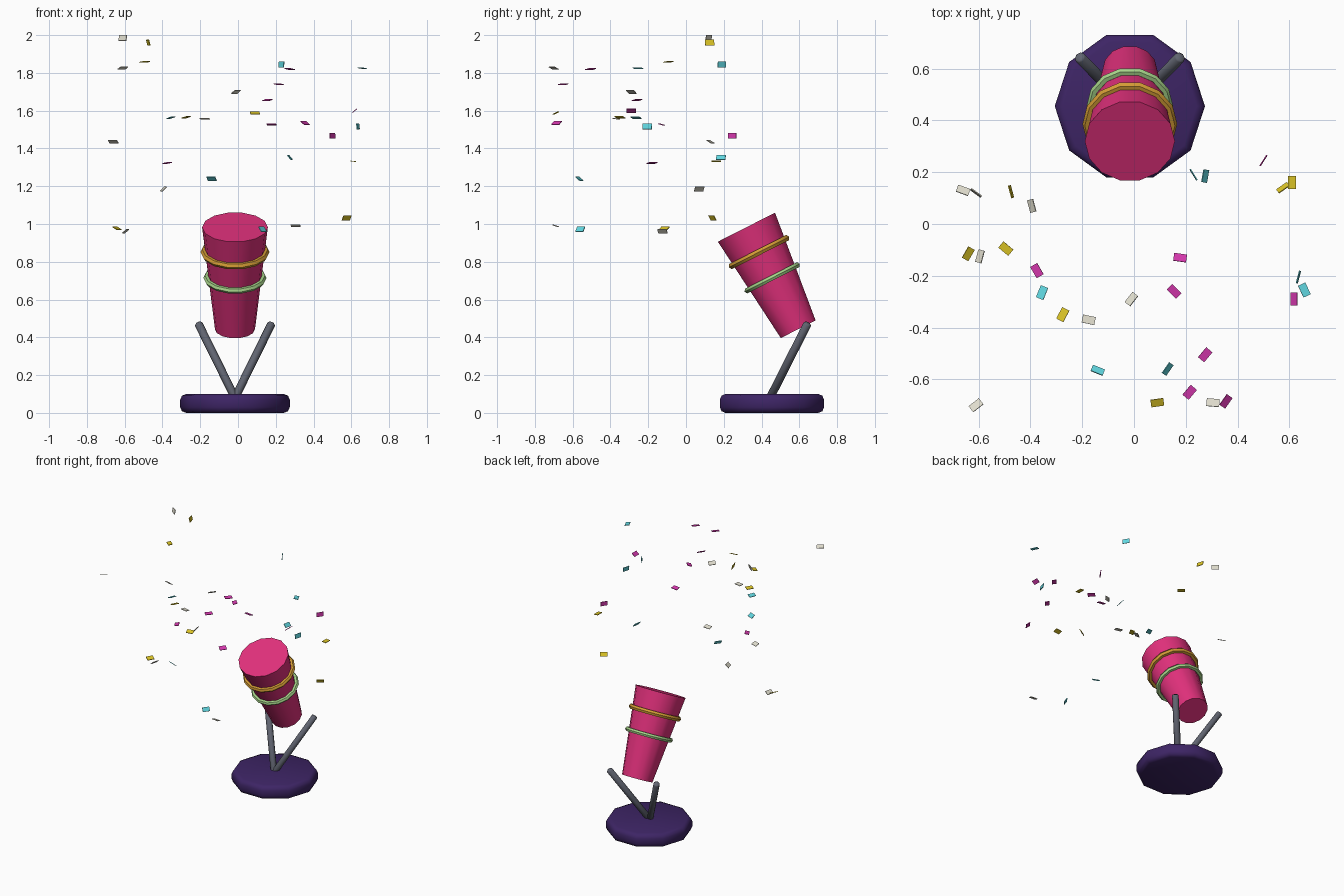
import bpy, math
from math import radians
from mathutils import Vector, Matrix

if "Cube" in bpy.data.objects:
    bpy.data.objects.remove(bpy.data.objects["Cube"])


def colour(name, r, g, b):
    m = bpy.data.materials.new(name)
    m.diffuse_color = (r, g, b, 1)
    m.use_nodes = True
    m.node_tree.nodes["Principled BSDF"].inputs["Base Color"].default_value = m.diffuse_color
    return m


PINK = colour("hot_pink", .75, .03, .20)
PURPLE = colour("dark_purple", .047, .018, .13)
GREY = colour("steel_grey", .12, .13, .165)
GOLD = colour("gold", .65, .33, .035)
GREEN = colour("pale_green", .38, .65, .25)
CREAM = colour("cream", .75, .73, .62)
YELLOW = colour("yellow", .72, .56, .02)
CYAN = colour("cyan", .12, .68, .75)
MAGENTA = colour("magenta", .68, .04, .43)


def finish(name, mat, angle=None):
    ob = bpy.context.object
    ob.name = name
    ob.data.materials.append(mat)
    if angle:
        bpy.ops.object.shade_smooth_by_angle(angle=radians(angle))
    return ob


def bevel(ob, width, segments):
    mod = ob.modifiers.new("bevel", 'BEVEL')
    mod.width, mod.segments = width, segments
    mod.limit_method = 'ANGLE'
    mod.angle_limit = radians(60)
    bpy.ops.object.modifier_apply(modifier=mod.name)


def cone(name, a, b, r1, r2, sides, mat, bev=0, segs=2, spin=0, angle=40):
    """Tapered cylinder from point a to point b."""
    a, b = Vector(a), Vector(b)
    bpy.ops.mesh.primitive_cone_add(vertices=sides, radius1=r1, radius2=r2,
                                    depth=(b - a).length)
    ob = bpy.context.object
    ob.data.transform(Matrix.Rotation(radians(spin), 4, 'Z'))
    d = (b - a).normalized()
    ob.matrix_world = Matrix.Translation((a + b) / 2) @ \
        Vector((0, 0, 1)).rotation_difference(d).to_matrix().to_4x4()
    if bev:
        bevel(ob, bev, segs)
    return finish(name, mat, angle)


CX, CY = -.016, .455

# Base disc: ten sides, rounded rims
cone("base", (CX, CY, 0), (CX, CY, .1), .29, .29, 10, PURPLE, .03, 2, 90, 50)

# Two splayed legs rising from the middle of the base
for side, label in ((-1, "left"), (1, "right")):
    cone(label + "_leg", (CX, .445, .08), (CX + side * .195, .645, .475),
         .022, .022, 8, GREY, .006, 1, angle=50)

# Tilted tapered barrel
low, high = Vector((CX, .594, .443)), Vector((CX, .32, .983))
axis = (high - low).normalized()
cone("barrel", low, high, .106, .174, 14, PINK, spin=90)

# Bands around the barrel
for name, dist, major, minor, mat in (("upper_band", .458, .165, .018, GOLD),
                                      ("lower_band", .305, .151, .016, GREEN)):
    bpy.ops.mesh.primitive_torus_add(
        major_segments=14, minor_segments=6, major_radius=major, minor_radius=minor,
        location=low + axis * dist,
        rotation=Vector((0, 0, 1)).rotation_difference(axis).to_euler())
    finish(name, mat, 35)


def confetti(name, mat, pieces):
    """Thin paper plates: x, y, z, heading and roll about the long side."""
    for i, (x, y, z, yaw, roll) in enumerate(pieces):
        bpy.ops.mesh.primitive_cube_add(size=1)
        ob = bpy.context.object
        ob.data.transform(Matrix.Diagonal((.05, .031, .004, 1)))
        ob.matrix_world = Matrix.Translation((x, y, z)) @ \
            Matrix.Rotation(radians(yaw), 4, 'Z') @ Matrix.Rotation(radians(roll), 4, 'X')
        finish(f"{name}_confetti_{i + 1}", mat)


confetti("cream", CREAM, [
    (-.61, .12, 1.985, -36, 78), (-.61, -.70, 1.825, 38, -25),
    (-.01, -.29, 1.70, 52, -35), (-.175, -.37, 1.557, -12, -6),
    (-.66, .13, 1.435, -20, -30), (-.395, .07, 1.185, -75, 45),
    (.305, -.69, .99, -5, -18), (-.595, -.125, .962, 75, -42)])

confetti("yellow", YELLOW, [
    (-.475, .125, 1.96, -75, -75), (-.495, -.095, 1.858, -40, 8),
    (.09, -.69, 1.587, 8, 25), (-.275, -.35, 1.565, 62, -15),
    (.61, .16, 1.332, 90, 5), (.575, .14, 1.032, 35, -58),
    (-.64, -.115, .977, 60, 30)])

confetti("cyan", CYAN, [
    (.23, .19, 1.845, -58, 86), (.658, -.255, 1.825, -65, -10),
    (-.355, -.265, 1.563, 68, -18), (.635, -.205, 1.517, 75, 82),
    (.275, .185, 1.352, 80, 50), (-.14, -.565, 1.24, -22, -40),
    (.13, -.56, .972, 55, 55)])

confetti("magenta", MAGENTA, [
    (.275, -.505, 1.82, 50, 10), (.215, -.65, 1.74, 50, 10),
    (.155, -.26, 1.656, -45, 14), (.618, -.29, 1.60, 90, -40),
    (.178, -.13, 1.527, -8, -16), (.355, -.685, 1.535, 55, 35),
    (.50, .245, 1.467, 57, 87), (-.375, -.18, 1.323, -60, 10)])
